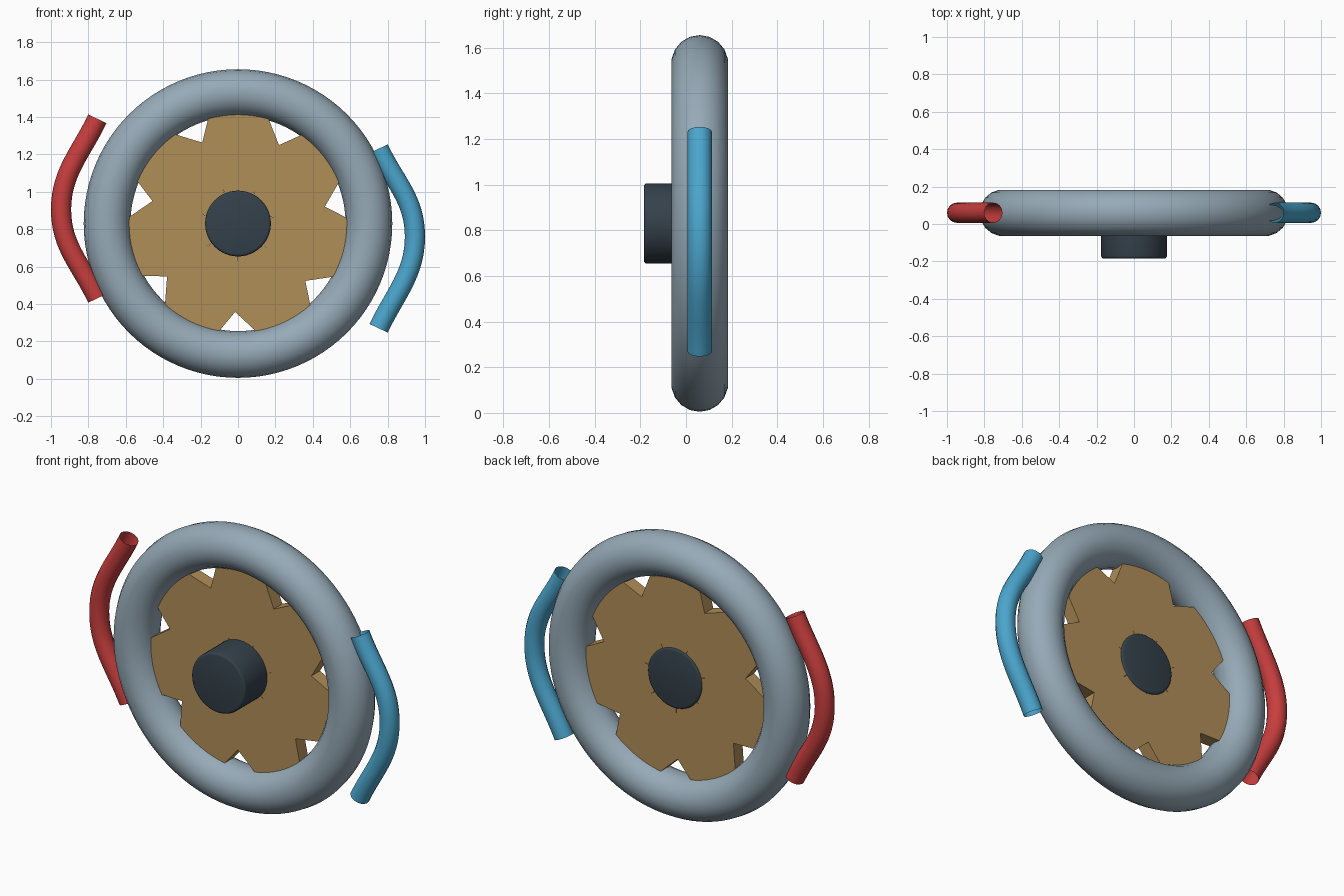
import bpy, bmesh, math
from math import sin, cos, radians, pi
from mathutils import Vector

if "Cube" in bpy.data.objects:
    bpy.data.objects.remove(bpy.data.objects["Cube"])

CY, CZ = 0.06, 0.83          # shared centre of ring, plate and hub


def material(name, r, g, b):
    m = bpy.data.materials.new(name)
    lin = [((c / 255 + 0.055) / 1.055) ** 2.4 for c in (r, g, b)]
    m.diffuse_color = (*lin, 1)
    m.use_nodes = True
    m.node_tree.nodes["Principled BSDF"].inputs["Base Color"].default_value = m.diffuse_color
    return m


steel = material("grey_blue", 150, 170, 183)
bronze = material("bronze", 176, 142, 88)
dark = material("dark_slate", 52, 65, 75)
red = material("red", 200, 62, 62)
blue = material("blue", 75, 165, 205)


def finish(name, mat, smooth=None):
    ob = bpy.context.object
    ob.name = name
    ob.data.materials.append(mat)
    if smooth:
        bpy.ops.object.shade_smooth_by_angle(angle=radians(smooth))
    return ob


# Outer ring
bpy.ops.mesh.primitive_torus_add(major_segments=96, minor_segments=18,
                                 major_radius=0.7, minor_radius=0.125,
                                 location=(0, CY, CZ), rotation=(pi / 2, 0, 0))
finish("ring", steel, 60)

# Hub with softened rims
front, back = -0.185, 0.11
bpy.ops.mesh.primitive_cylinder_add(vertices=48, radius=0.176, depth=back - front,
                                    location=(0, (front + back) / 2, CZ),
                                    rotation=(pi / 2, 0, 0))
hub = finish("hub", dark)
bev = hub.modifiers.new("rim", 'BEVEL')
bev.width, bev.segments = 0.014, 3
bev.limit_method, bev.angle_limit = 'ANGLE', radians(40)
bpy.ops.object.modifier_apply(modifier="rim")
bpy.ops.object.shade_smooth_by_angle(angle=radians(35))

# Notched centre plate: seven sectors, with small slits beside the hub
N, START, HALF = 7, radians(11), 0.04


def polar(r, a):
    return Vector((r * cos(a), 0, r * sin(a)))


bm = bmesh.new()
angles = [START + 2 * pi * k / N for k in range(N)]
apex = [bm.verts.new(polar(0.473, a)) for a in angles]
slit = [bm.verts.new(polar(0.205, a)) for a in angles]
for k, a in enumerate(angles):
    j, b = (k + 1) % N, a + 2 * pi / N
    pts = [polar(0.473, a) + polar(0.18, a + radians(49)),
           polar(0.64, (a + b) / 2),
           polar(0.473, b) + polar(0.17, b - radians(38))]
    inner = [polar(0.12, b - 0.03), polar(0.12, a + 0.03)]
    bm.faces.new([slit[k], apex[k]] + [bm.verts.new(p) for p in pts]
                 + [apex[j], slit[j]] + [bm.verts.new(p) for p in inner])
ext = bmesh.ops.extrude_face_region(bm, geom=bm.faces[:], use_keep_orig=True)
top = {e for e in ext["geom"] if isinstance(e, bmesh.types.BMVert)}
for v in bm.verts:
    v.co.y = HALF if v in top else -HALF
bmesh.ops.recalc_face_normals(bm, faces=bm.faces[:])
me = bpy.data.meshes.new("notched_plate")
bm.to_mesh(me)
bm.free()
plate = bpy.data.objects.new("notched_plate", me)
plate.location = (0, CY, CZ)
me.materials.append(bronze)
bpy.context.collection.objects.link(plate)


# Side tubes: open-ended bent pipes
def tube(name, side, z_top, z_mid, z_low, mat):
    cu = bpy.data.curves.new(name, 'CURVE')
    cu.dimensions = '3D'
    cu.bevel_depth, cu.bevel_resolution, cu.resolution_u = 0.054, 6, 16
    sp = cu.splines.new('BEZIER')
    sp.bezier_points.add(2)
    knots = [(0.752, z_top, (0.085, -0.18)), (0.946, z_mid, (0, -0.2)),
             (0.752, z_low, (-0.085, -0.18))]
    for p, (x, z, (hx, hz)) in zip(sp.bezier_points, knots):
        p.handle_left_type = p.handle_right_type = 'FREE'
        p.co = (side * x, CY, z)
        p.handle_right = (side * (x + hx), CY, z + hz)
        p.handle_left = (side * (x - hx), CY, z - hz)
    ob = bpy.data.objects.new(name, cu)
    bpy.context.collection.objects.link(ob)
    bpy.ops.object.select_all(action='DESELECT')
    ob.select_set(True)
    bpy.context.view_layer.objects.active = ob
    bpy.ops.object.convert(target='MESH')
    finish(name, mat, 50)


tube("left_tube", -1, 1.39, 0.905, 0.43, red)
tube("right_tube", 1, 1.23, 0.76, 0.27, blue)
